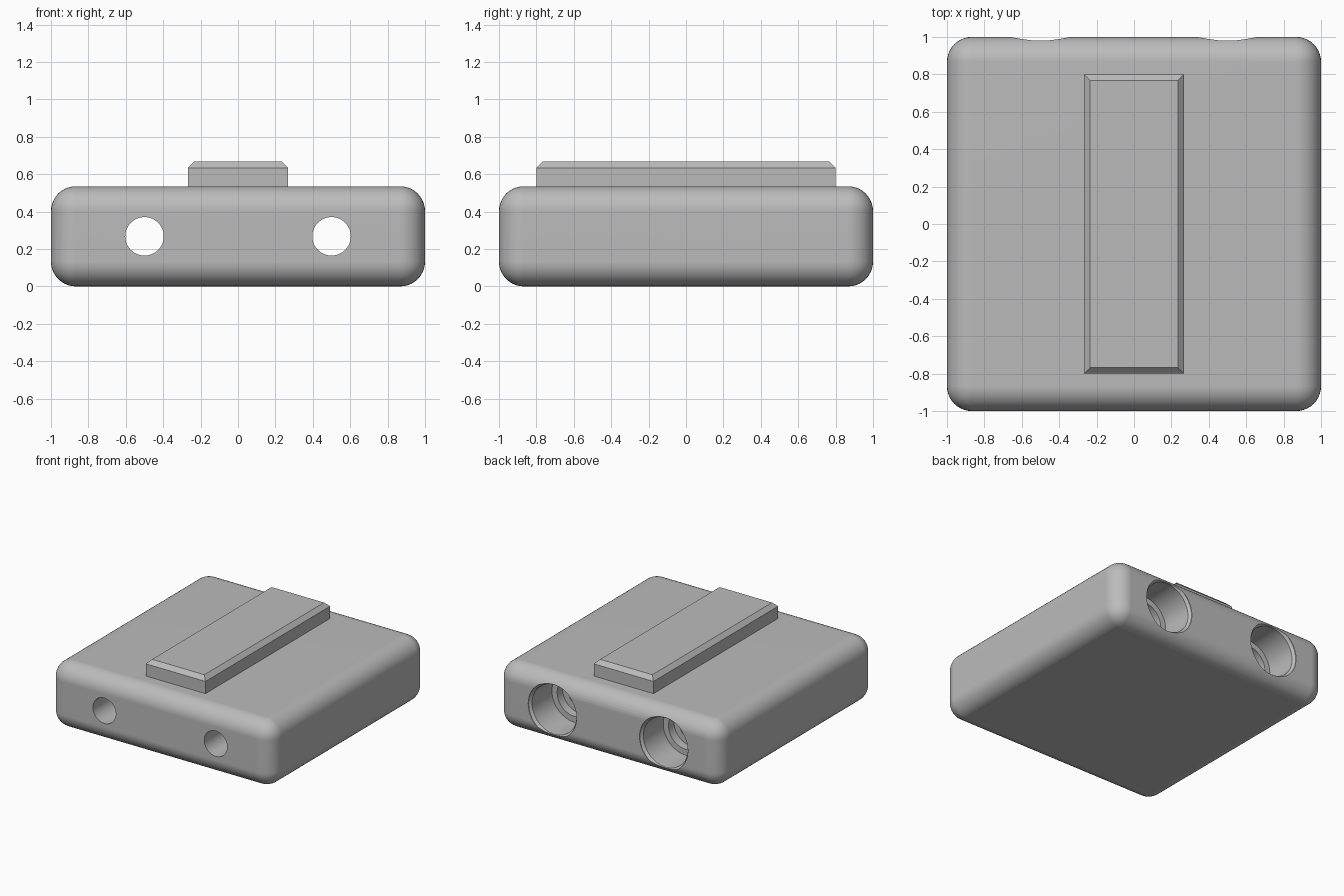
import bpy
import bmesh
from math import radians, tau
from mathutils import Matrix, Vector

if "Cube" in bpy.data.objects:
    bpy.data.objects.remove(bpy.data.objects["Cube"], do_unlink=True)

grey = bpy.data.materials.new("plain_grey")
grey.use_nodes = True
colour = (0.5, 0.5, 0.5, 1)
grey.diffuse_color = colour
grey.node_tree.nodes["Principled BSDF"].inputs["Base Color"].default_value = colour

BODY_H = 0.535
FILLET = 0.133
CHAMFER = 0.033


def add_object(name, bm):
    bmesh.ops.recalc_face_normals(bm, faces=bm.faces)
    mesh = bpy.data.meshes.new(name)
    bm.to_mesh(mesh)
    bm.free()
    mesh.materials.append(grey)
    obj = bpy.data.objects.new(name, mesh)
    bpy.context.collection.objects.link(obj)
    return obj


def box(size, z_min):
    bm = bmesh.new()
    bmesh.ops.create_cube(bm, size=1)
    bmesh.ops.scale(bm, vec=size, verts=bm.verts)
    bmesh.ops.translate(bm, vec=(0, 0, z_min + size[2] / 2), verts=bm.verts)
    return bm


# Rounded slab body
bm = box((2, 2, BODY_H), 0)
bmesh.ops.bevel(bm, geom=bm.edges[:], offset=FILLET, segments=10,
                profile=0.5, affect='EDGES')
body = add_object("body", bm)

# Stepped bores, open at the back and narrowing to the front: (radius, y)
BORE = [(0, 1.1), (0.217, 1.1), (0.217, 0.995), (0.2, 0.975), (0.2, 0.72),
        (0.153, 0.72), (0.153, 0.65), (0.103, 0.65), (0.103, -1.1), (0, -1.1)]
for side, x in (("left", 0.5), ("right", -0.5)):
    bm = bmesh.new()
    points = [bm.verts.new((x + r, y, BODY_H / 2)) for r, y in BORE]
    edges = [bm.edges.new(pair) for pair in zip(points, points[1:])]
    bmesh.ops.spin(bm, geom=points + edges, cent=(x, 0, BODY_H / 2),
                   axis=(0, 1, 0), angle=tau, steps=48)
    bmesh.ops.remove_doubles(bm, verts=bm.verts, dist=0.0005)
    cutter = add_object(side + "_bore_cutter", bm)
    cutter.hide_render = True
    cutter.hide_set(True)
    cut = body.modifiers.new(side + "_bore", 'BOOLEAN')
    cut.operation = 'DIFFERENCE'
    cut.solver = 'EXACT'
    cut.object = cutter

# Bake the bores, then smooth the fillets while keeping the rims sharp
bpy.ops.object.select_all(action='DESELECT')
body.select_set(True)
bpy.context.view_layer.objects.active = body
for name in [m.name for m in body.modifiers]:
    bpy.ops.object.modifier_apply(modifier=name)
for side in ("left", "right"):
    bpy.data.objects.remove(bpy.data.objects[side + "_bore_cutter"], do_unlink=True)
bpy.ops.object.shade_smooth_by_angle(angle=radians(25))
weighted = body.modifiers.new("flat_face_normals", 'WEIGHTED_NORMAL')
weighted.keep_sharp = True

# Raised rail on top with a chamfered upper rim
bm = box((0.536, 1.6, 0.142), BODY_H - 0.01)
top = max(v.co.z for v in bm.verts)
rim = [e for e in bm.edges if all(v.co.z > top - 0.001 for v in e.verts)]
bmesh.ops.bevel(bm, geom=rim, offset=CHAMFER, segments=1, affect='EDGES')
add_object("top_rail", bm)
